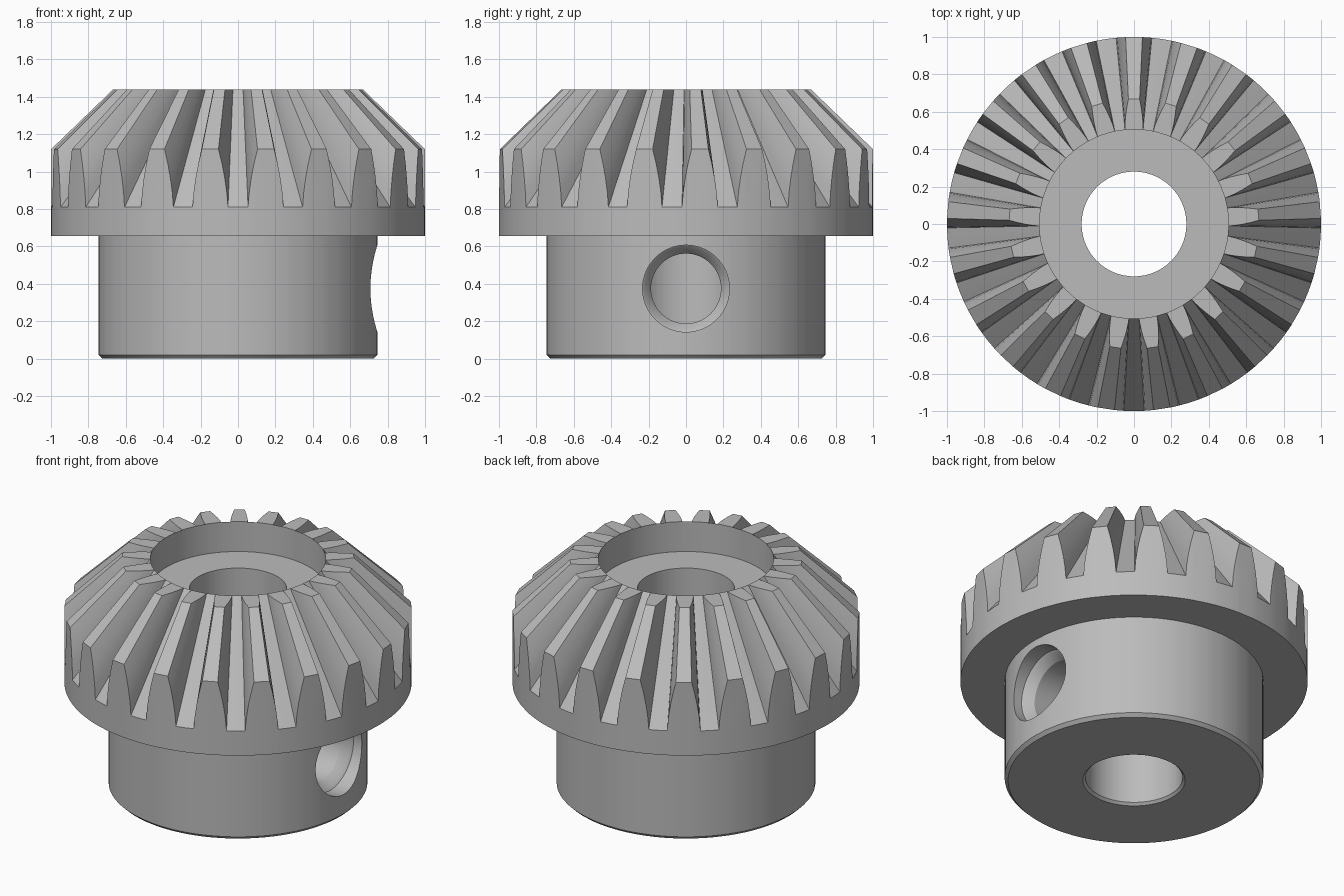
import bpy, bmesh
from math import pi, sin, cos, tau

cube = bpy.data.objects.get("Cube")
if cube:
    bpy.data.objects.remove(cube, do_unlink=True)

TEETH = 21
PITCH = tau / TEETH
TOP, ROOT, TIP = 1.44, 0.81, 1.12      # heights of the top plane, tooth root and tooth tip
APEX = 2.083                           # point where all tooth lines meet
FLANK = [0.096, 0.090, 0.079, 0.064, 0.045]   # tooth half width from root to tip


def material(name, value):
    mat = bpy.data.materials.new(name)
    mat.use_nodes = True
    colour = (value, value, value, 1)
    mat.diffuse_color = colour
    mat.node_tree.nodes["Principled BSDF"].inputs["Base Color"].default_value = colour
    return mat


def skin(name, rows, closed):
    """Join a loop of point rows into a solid."""
    bm = bmesh.new()
    rings = [[bm.verts.new(p) for p in row] for row in rows]
    n = len(rings[0])
    for a, b in zip(rings, rings[1:] + rings[:1]):
        for i in range(n if closed else n - 1):
            j = (i + 1) % n
            bm.faces.new((a[i], b[i], b[j], a[j]))
    if not closed:
        bm.faces.new([r[0] for r in rings])
        bm.faces.new([r[-1] for r in rings])
    bmesh.ops.remove_doubles(bm, verts=bm.verts, dist=0.0005)
    bmesh.ops.recalc_face_normals(bm, faces=bm.faces)
    mesh = bpy.data.meshes.new(name)
    bm.to_mesh(mesh)
    bm.free()
    obj = bpy.data.objects.new(name, mesh)
    bpy.context.collection.objects.link(obj)
    return obj


def section(z):
    """Radial section of hub, rim and tooth whose outer edge reaches height z."""
    def inner(h):
        return (APEX - TOP) / (APEX - h)
    throat = inner(ROOT)
    return [(0.28, 0.015), (0.295, 0), (0.725, 0), (0.745, 0.02), (0.745, 0.655),
            (1, 0.655), (1, ROOT), (1, z), (inner(z), TOP), (throat, TOP),
            (throat, 1.25), (0.28, 1.25)]


# Tooth outline as (angle, height), from one gap centre to the next
steps = [ROOT + (TIP - ROOT) * i / (len(FLANK) - 1) for i in range(len(FLANK))]
rise = [(-w, z) for w, z in zip(FLANK, steps)]
tooth = [(-PITCH / 2, ROOT)] + rise + [(-a, z) for a, z in reversed(rise)]

# Gear body with hub, bore, recess and teeth
rows = []
for k in range(TEETH):
    for a, z in tooth:
        t = pi / 2 + k * PITCH + a
        rows.append([(r * cos(t), r * sin(t), h) for r, h in section(z)])
gear = skin("bevel_gear", rows, True)
gear.data.materials.append(material("steel_grey", 0.5))

# Stepped set screw hole in the hub side
steps_x = [(0.9, 0.232), (0.65, 0.232), (0.64, 0.22), (0.59, 0.187), (0.1, 0.187)]
N = 64
cutter = skin("screw_hole_cutter",
              [[(x, r * cos(tau * i / N), 0.375 + r * sin(tau * i / N)) for x, r in steps_x]
               for i in range(N)], False)
cutter.hide_render = True

cut = gear.modifiers.new("screw_hole", 'BOOLEAN')
cut.operation = 'DIFFERENCE'
cut.solver = 'EXACT'
cut.object = cutter

bpy.ops.object.select_all(action='DESELECT')
gear.select_set(True)
bpy.context.view_layer.objects.active = gear
bpy.ops.object.modifier_apply(modifier=cut.name)
bpy.data.objects.remove(cutter, do_unlink=True)
bpy.ops.object.shade_smooth_by_angle(angle=pi / 7)
